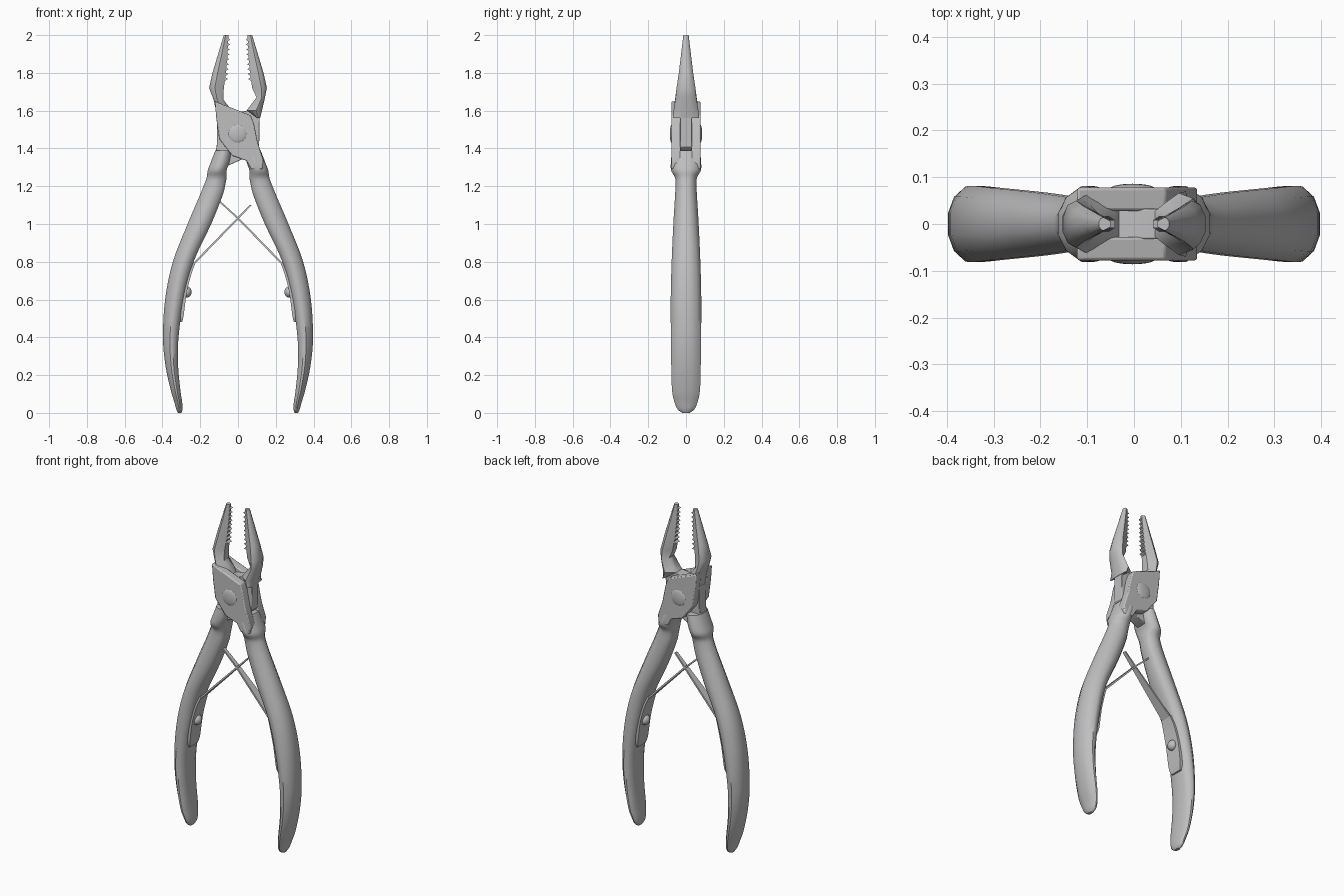
import bpy, bmesh, math
from mathutils import Vector, Matrix

cube = bpy.data.objects.get("Cube")
if cube:
    bpy.data.objects.remove(cube, do_unlink=True)

steel = bpy.data.materials.new("grey_steel")
steel.use_nodes = True
GREY = (0.52, 0.52, 0.53, 1)
steel.diffuse_color = GREY
steel.node_tree.nodes["Principled BSDF"].inputs["Base Color"].default_value = GREY


def finish(name, bm, angle=35):
    bmesh.ops.recalc_face_normals(bm, faces=bm.faces)
    mesh = bpy.data.meshes.new(name)
    bm.to_mesh(mesh)
    bm.free()
    mesh.materials.append(steel)
    ob = bpy.data.objects.new(name, mesh)
    bpy.context.collection.objects.link(ob)
    bpy.ops.object.select_all(action='DESELECT')
    ob.select_set(True)
    bpy.context.view_layer.objects.active = ob
    bpy.ops.object.shade_smooth_by_angle(angle=math.radians(angle))
    return ob


def smooth_rows(rows, steps):
    """Catmull-Rom between section rows."""
    r = [Vector(q) for q in rows]
    r = [r[0]] + r + [r[-1]]
    out = []
    for a, b, c, d in zip(r, r[1:], r[2:], r[3:]):
        for k in range(steps):
            t = k / steps
            out.append(0.5 * (2 * b + (c - a) * t + (2 * a - 5 * b + 4 * c - d) * t * t
                              + (3 * b - a - 3 * c + d) * t ** 3))
    return out + [r[-1]]


def loft(name, side, rows, profile, steps=1, angle=35):
    """Rows are z, inner x, outer x, half depth; profile is half a section."""
    ring = profile + [(u, -v) for u, v in reversed(profile)]
    bm = bmesh.new()
    loops = [[bm.verts.new((side * (a + (b - a) * u), h * v, z)) for u, v in ring]
             for z, a, b, h in smooth_rows(rows, steps)]
    n = len(ring)
    for p, q in zip(loops, loops[1:]):
        for i in range(n):
            j = (i + 1) % n
            bm.faces.new((p[i], p[j], q[j], q[i]))
    bm.faces.new(loops[0])
    bm.faces.new(loops[-1])
    return finish(name, bm, angle)


def plate(name, outline, y0, y1, bevel=0.006):
    """Outline in x and z, extruded along y."""
    bm = bmesh.new()
    face = bm.faces.new([bm.verts.new((x, y0, z)) for x, z in outline])
    new = bmesh.ops.extrude_face_region(bm, geom=[face])["geom"]
    bmesh.ops.translate(bm, vec=(0, y1 - y0, 0),
                        verts=[v for v in new if isinstance(v, bmesh.types.BMVert)])
    ob = finish(name, bm)
    if bevel:
        mod = ob.modifiers.new("soft_edges", 'BEVEL')
        mod.width = bevel
        mod.segments = 2
    return ob


def dome(name, loc, size):
    bm = bmesh.new()
    bmesh.ops.create_uvsphere(bm, u_segments=28, v_segments=14, radius=1)
    bmesh.ops.transform(bm, matrix=Matrix.Translation(loc) @ Matrix.Diagonal((*size, 1)),
                        verts=bm.verts)
    return finish(name, bm, 60)


GRIP = [(0, .5), (.12, .82), (.35, 1), (.55, 1), (.85, .72), (1, .3)]
JAW = [(0, .42), (.3, .72), (.62, 1), (.85, .82), (1, .32)]
BOX = [(0, 1), (1, 1)]

handle = [(0, .3, .318, .02), (.02, .294, .327, .045), (.06, .296, .338, .062),
          (.12, .305, .356, .074), (.25, .317, .384, .078), (.4, .315, .397, .08),
          (.6, .287, .386, .081), (.8, .235, .345, .076), (1, .142, .267, .067),
          (1.15, .082, .203, .058), (1.22, .065, .175, .055), (1.25, .06, .165, .06),
          (1.285, .06, .16, .079), (1.33, .045, .143, .08), (1.39, .035, .12, .074)]
jaw = [(2, .05, .075, .014), (1.9, .055, .105, .026), (1.8, .064, .135, .038),
       (1.72, .075, .153, .05)]
jaw_root = {
    1: [(1.67, .098, .143, .055), (1.6, .045, .127, .066), (1.56, .1, .117, .07)],
    -1: [(1.66, .078, .13, .058), (1.61, .04, .118, .068), (1.55, .02, .109, .072)]}
leaf_base = [(.48, .296, .325, .035), (.52, .287, .32, .048), (.64, .271, .29, .05),
             (.74, .245, .262, .045), (.8, .222, .24, .035)]
leaf = {1: [(.78, .236, .25, .034), (1.03, -.006, .007, .014), (1.13, -.115, -.103, .01)],
        -1: [(.78, .236, .25, .034), (1.03, -.006, .007, .014), (1.1, -.072, -.062, .01)]}

for s, label in ((1, "left"), (-1, "right")):
    loft(label + "_handle", s, handle, GRIP, steps=4, angle=40)
    loft(label + "_jaw", s, jaw + jaw_root[s], JAW, steps=1, angle=40)
    # Return spring: foot on the grip, leaf crossing the centre, screw
    loft(label + "_spring_foot", s, leaf_base, BOX, steps=3)
    loft(label + "_spring_leaf", s, leaf[s], BOX)
    dome(label + "_spring_screw", (s * .272, 0, .64), (.026, .03, .03))
    # Gripping teeth along the jaw's inner face
    for i in range(9):
        z = 1.976 - i * .026
        x = .05 + (2 - z) * .06
        w = .008 + (2 - z) * .04
        plate(label + "_tooth", [(s * (x + .01), z + .013), (s * (x - .011), z),
                                 (s * (x + .01), z - .013)], -w, w, 0)

# Box joint: two outer cheeks around the crossing middle bar
cheek = [(-.122, 1.65), (-.075, 1.63), (-.02, 1.61), (.068, 1.575), (.085, 1.53),
         (.105, 1.43), (.135, 1.34), (.13, 1.29), (.07, 1.29), (.045, 1.335),
         (-.03, 1.36), (-.1, 1.45), (-.115, 1.56)]
for s, label in ((-1, "front"), (1, "back")):
    plate(label + "_joint_cheek", cheek, s * .028, s * .078)
    dome(label + "_rivet", (-.003, s * .074, 1.478), (.05, .012, .05))
plate("joint_middle_bar", [(.115, 1.58), (.05, 1.6), (-.06, 1.58), (-.112, 1.55),
                           (-.112, 1.42), (-.13, 1.31), (-.05, 1.31), (.06, 1.36),
                           (.112, 1.41)], -.032, .032, .003)
